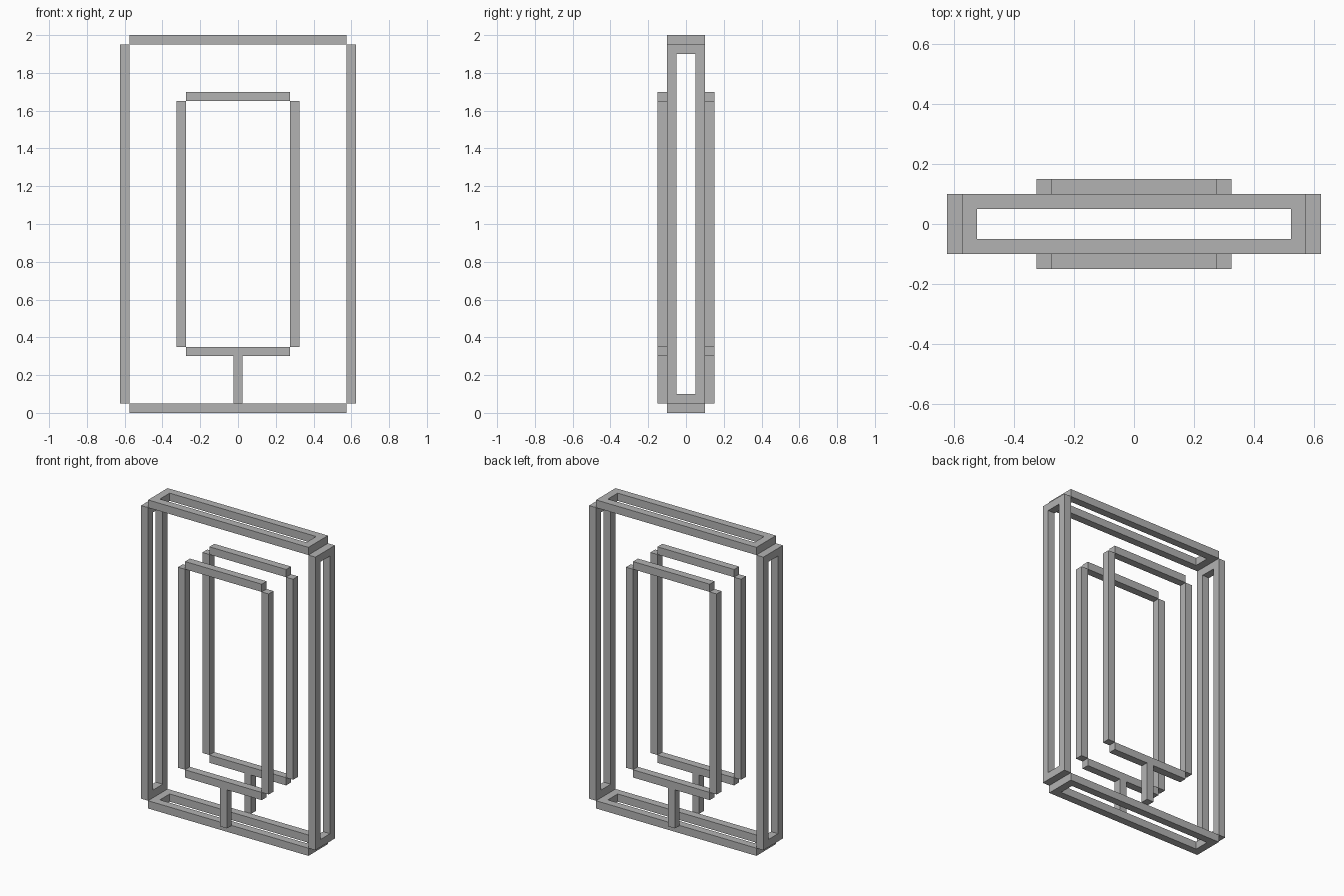
import bpy
import bmesh
from mathutils import Vector

if "Cube" in bpy.data.objects:
    bpy.data.objects.remove(bpy.data.objects["Cube"], do_unlink=True)

BAR = 0.05           # thickness of every bar
HALF_W = 0.575       # half width between the side frames
HALF_D = 0.10        # half depth of the outer frames
HEIGHT = 2.0
INNER_W = 0.275      # half width between the inner posts
INNER_LOW, INNER_HIGH = 0.30, 1.70

grey = bpy.data.materials.new("grey")
grey.use_nodes = True
colour = (0.45, 0.45, 0.45, 1)
grey.diffuse_color = colour
grey.node_tree.nodes["Principled BSDF"].inputs["Base Color"].default_value = colour


def finish(name, bm):
    bmesh.ops.recalc_face_normals(bm, faces=bm.faces)
    mesh = bpy.data.meshes.new(name)
    bm.to_mesh(mesh)
    bm.free()
    mesh.materials.append(grey)
    obj = bpy.data.objects.new(name, mesh)
    bpy.context.collection.objects.link(obj)
    return obj


def extrude(bm, faces, offset):
    result = bmesh.ops.extrude_face_region(bm, geom=faces)
    verts = [g for g in result["geom"] if isinstance(g, bmesh.types.BMVert)]
    bmesh.ops.translate(bm, verts=verts, vec=offset)


def prism(name, points, offset):
    bm = bmesh.new()
    face = bm.faces.new([bm.verts.new(p) for p in points])
    extrude(bm, [face], Vector(offset))
    return finish(name, bm)


def open_frame(name, centre, u, v, offset):
    """Rectangular ring spanned by half axes u and v, BAR wide."""
    bm = bmesh.new()
    loops = []
    for inset in (0, BAR):
        a = u.normalized() * (u.length - inset)
        b = v.normalized() * (v.length - inset)
        loops.append([bm.verts.new(centre + p) for p in (a + b, b - a, -a - b, a - b)])
    outer, inner = loops
    faces = []
    for i in range(4):
        j = (i + 1) % 4
        faces.append(bm.faces.new((outer[i], outer[j], inner[j], inner[i])))
    extrude(bm, faces, offset)
    return finish(name, bm)


def box_on(name, x0, x1, y, z0, z1):
    points = [(x0, y, z0), (x1, y, z0), (x1, y, z1), (x0, y, z1)]
    return prism(name, points, (0, BAR, 0))


# Outer frames: base, top and two sides
depth = Vector((0, HALF_D, 0))
for name, z in (("base_frame", 0), ("top_frame", HEIGHT - BAR)):
    open_frame(name, Vector((0, 0, z)), Vector((HALF_W, 0, 0)), depth, Vector((0, 0, BAR)))
for name, x in (("left_side_frame", HALF_W), ("right_side_frame", -HALF_W - BAR)):
    open_frame(name, Vector((x, 0, HEIGHT / 2)), depth,
               Vector((0, 0, HEIGHT / 2 - BAR)), Vector((BAR, 0, 0)))

# Inner outlines on the front and back, each standing on a short stem
for side, y in (("front", -HALF_D - BAR), ("back", HALF_D)):
    box_on(side + "_top_bar", -INNER_W, INNER_W, y, INNER_HIGH - BAR, INNER_HIGH)
    for hand, x in (("left", INNER_W), ("right", -INNER_W - BAR)):
        box_on(f"{side}_{hand}_post", x, x + BAR, y, INNER_LOW + BAR, INNER_HIGH - BAR)
    half = [(BAR / 2, BAR), (BAR / 2, INNER_LOW), (INNER_W, INNER_LOW), (INNER_W, INNER_LOW + BAR)]
    outline = half + [(-x, z) for x, z in reversed(half)]
    prism(side + "_stem_and_bottom_bar", [(x, y, z) for x, z in outline], (0, BAR, 0))
